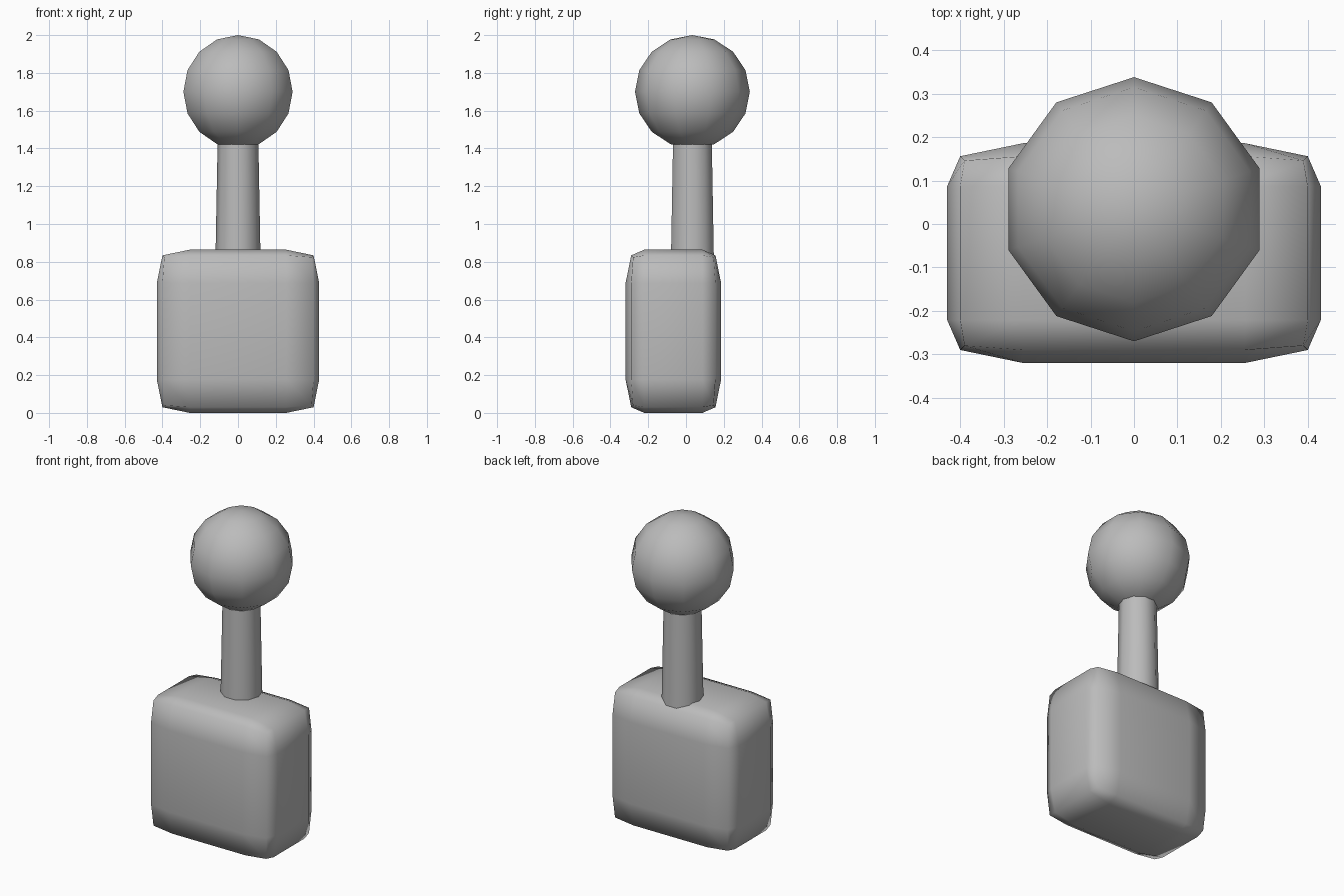
import bpy
import bmesh
from mathutils import Matrix, Vector

cube = bpy.data.objects.get("Cube")
if cube:
    bpy.data.objects.remove(cube, do_unlink=True)

# Single plain grey
grey = bpy.data.materials.new("plain grey")
grey.use_nodes = True
colour = (0.5, 0.5, 0.5, 1)
grey.diffuse_color = colour
grey.node_tree.nodes["Principled BSDF"].inputs["Base Color"].default_value = colour


def finish(name, bm, location):
    """Turn a bmesh into a smooth grey object."""
    bmesh.ops.recalc_face_normals(bm, faces=bm.faces)
    for face in bm.faces:
        face.smooth = True
    mesh = bpy.data.meshes.new(name)
    bm.to_mesh(mesh)
    bm.free()
    mesh.materials.append(grey)
    obj = bpy.data.objects.new(name, mesh)
    obj.location = location
    bpy.context.collection.objects.link(obj)
    return obj


# Body: cube with three by three faces per side, edges and corners drawn in
half = Vector((0.43, 0.253, 0.432))
flat = Vector((0.255, 0.154, 0.255))
inset = {1: 0.0, 2: 0.03, 3: 0.04}
bm = bmesh.new()
bmesh.ops.create_cube(bm, size=2)
bmesh.ops.subdivide_edges(bm, edges=bm.edges[:], cuts=2, use_grid_fill=True)
for v in bm.verts:
    outer = [abs(c) > 0.9 for c in v.co]
    pull = inset[sum(outer)]
    for i in range(3):
        size = half[i] - pull if outer[i] else flat[i]
        v.co[i] = size if v.co[i] > 0 else -size
finish("body", bm, (0, -0.067, 0.432))

# Neck: ten-sided tapered post sunk into the body and the head
bm = bmesh.new()
bmesh.ops.create_cone(bm, cap_ends=False, segments=10,
                      radius1=0.12, radius2=0.107, depth=0.7,
                      matrix=Matrix.Rotation(1.5707963, 4, "Z"))
finish("neck", bm, (0, 0.034, 1.13))

# Head: ten-sided ball with eight rings
bm = bmesh.new()
bmesh.ops.create_uvsphere(bm, u_segments=10, v_segments=8, radius=1)
bmesh.ops.scale(bm, vec=(0.304, 0.304, 0.3), verts=bm.verts)
finish("head", bm, (0, 0.034, 1.7))
